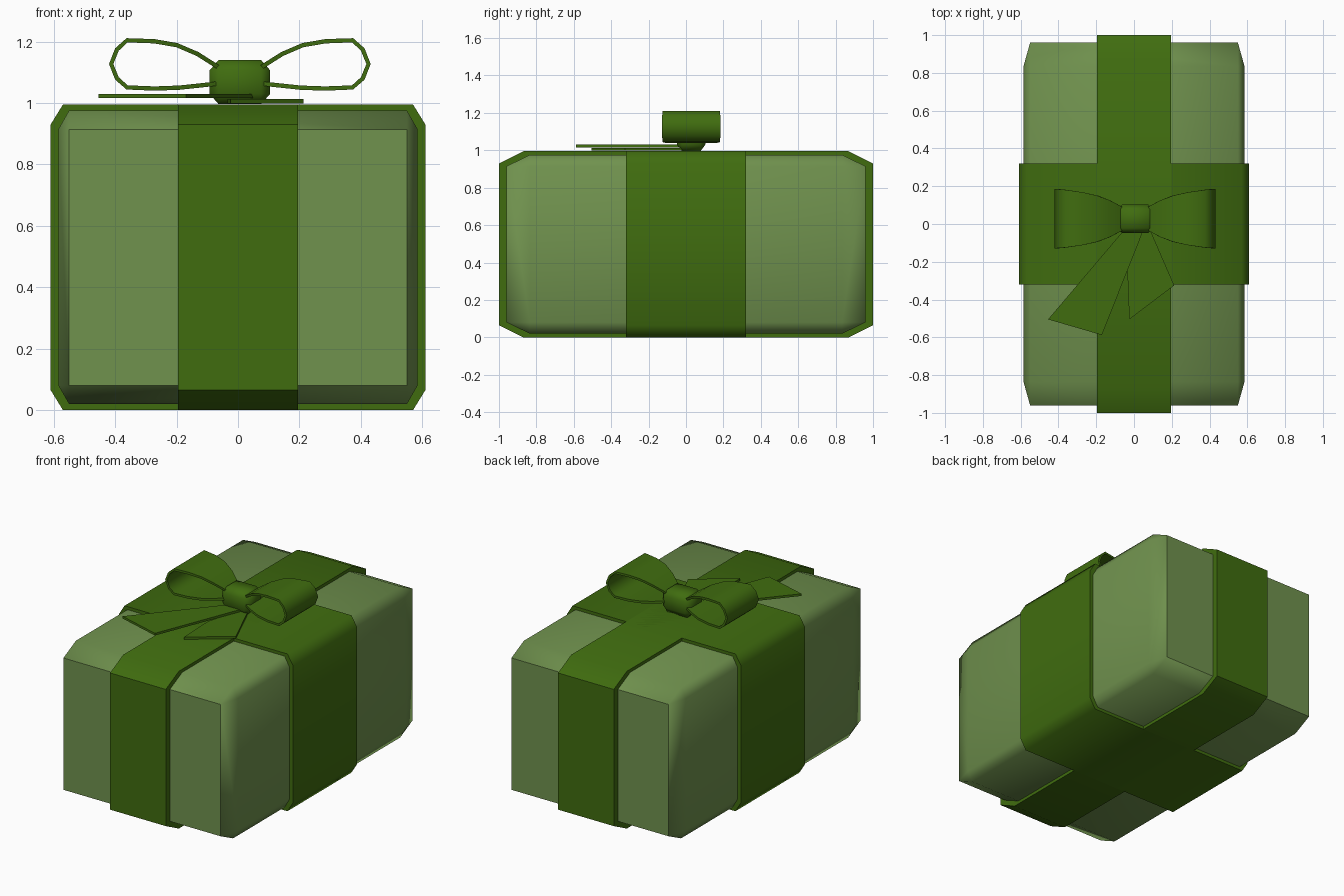
import bpy, bmesh, math
from mathutils import Vector

if "Cube" in bpy.data.objects:
    bpy.data.objects.remove(bpy.data.objects["Cube"])


def material(name, rgb):
    m = bpy.data.materials.new(name)
    m.diffuse_color = (*rgb, 1)
    m.use_nodes = True
    m.node_tree.nodes["Principled BSDF"].inputs["Base Color"].default_value = m.diffuse_color
    return m


PAPER = material("paper green", (0.162, 0.287, 0.076))
RIBBON = material("ribbon green", (0.051, 0.152, 0.0048))
BOW_X, BOW_Y = 0.006, 0.028


def finish(bm, name, mat, smooth=62):
    bmesh.ops.recalc_face_normals(bm, faces=bm.faces)
    me = bpy.data.meshes.new(name)
    bm.to_mesh(me)
    bm.free()
    me.materials.append(mat)
    ob = bpy.data.objects.new(name, me)
    bpy.context.collection.objects.link(ob)
    if smooth:
        bpy.ops.object.select_all(action='DESELECT')
        ob.select_set(True)
        bpy.context.view_layer.objects.active = ob
        bpy.ops.object.shade_smooth_by_angle(angle=math.radians(smooth))
    return ob


def chamfer_box(name, mat, centre, half, cut):
    """Box with every edge chamfered, with a different cut along each axis."""
    bm = bmesh.new()
    for sx in (-1, 1):
        for sy in (-1, 1):
            for sz in (-1, 1):
                for keep in range(3):
                    p = [half[i] - (0 if i == keep else cut[i]) for i in range(3)]
                    bm.verts.new(Vector(centre) + Vector((sx * p[0], sy * p[1], sz * p[2])))
    bmesh.ops.convex_hull(bm, input=bm.verts)
    bmesh.ops.dissolve_limit(bm, angle_limit=0.01, verts=bm.verts, edges=bm.edges)
    return finish(bm, name, mat)


def octagon(h, v, ch, cv):
    return [(h - ch, v), (h, v - cv), (h, cv - v), (h - ch, -v),
            (ch - h, -v), (-h, cv - v), (-h, v - cv), (ch - h, v)]


def sweep(name, sections, closed):
    """Join a row of four-cornered sections into a ribbon."""
    bm = bmesh.new()
    rows = [[bm.verts.new(p) for p in s] for s in sections]
    n = len(rows)
    for i in range(n if closed else n - 1):
        a, b = rows[i], rows[(i + 1) % n]
        for k in range(4):
            bm.faces.new((a[k], a[(k + 1) % 4], b[(k + 1) % 4], b[k]))
    if not closed:
        bm.faces.new(rows[0])
        bm.faces.new(rows[-1])
    return finish(bm, name, RIBBON)


def band(name, outer, inner, width, place):
    sections = []
    for (oh, ov), (ih, iv) in zip(outer, inner):
        sections.append([place(oh, -width, ov), place(oh, width, ov),
                         place(ih, width, iv), place(ih, -width, iv)])
    return sweep(name, sections, True)


def plate(name, outline, z0, z1):
    bm = bmesh.new()
    f = bm.faces.new([bm.verts.new((x, y, z0)) for x, y in outline])
    top = bmesh.ops.extrude_face_region(bm, geom=[f])
    for v in top["geom"]:
        if isinstance(v, bmesh.types.BMVert):
            v.co.z = z1
    return finish(bm, name, RIBBON, 0)


# wrapped box
MID = 0.4975
chamfer_box("gift_box", PAPER, (0, 0, MID), (0.585, 0.96, 0.478), (0.035, 0.125, 0.061))

# two ribbons around the box
band("long_ribbon", octagon(1.0, MID, 0.13, 0.065), octagon(0.955, 0.474, 0.125, 0.061),
     0.195, lambda h, w, v: (w, h, v + MID))
band("cross_ribbon", octagon(0.61, MID, 0.04, 0.065), octagon(0.58, 0.474, 0.035, 0.061),
     0.32, lambda h, w, v: (h, w, v + MID))

# bow loops: distance from bow centre, height, half width
path = [(0.04, 1.105, 0.05), (0.075, 1.128, 0.066), (0.135, 1.166, 0.098), (0.203, 1.195, 0.123),
        (0.278, 1.208, 0.140), (0.369, 1.211, 0.153), (0.406, 1.178, 0.156), (0.426, 1.127, 0.157),
        (0.406, 1.076, 0.156), (0.369, 1.044, 0.153), (0.278, 1.040, 0.140), (0.196, 1.043, 0.122),
        (0.130, 1.050, 0.096), (0.075, 1.056, 0.066), (0.04, 1.06, 0.05)]
for side, label in ((-1, "left"), (1, "right")):
    sections = []
    for i, (x, z, w) in enumerate(path):
        a, b = path[max(i - 1, 0)], path[min(i + 1, len(path) - 1)]
        t = Vector((b[0] - a[0], b[1] - a[1])).normalized() * 0.014
        ix, iz = x + t.y, z - t.x          # inner side of the strip
        X, IX = BOW_X + side * x, BOW_X + side * ix
        sections.append([(X, BOW_Y - w, z), (X, BOW_Y + w, z),
                         (IX, BOW_Y + w, iz), (IX, BOW_Y - w, iz)])
    sweep(label + "_bow_loop", sections, False)

# knot
chamfer_box("bow_knot", RIBBON, (BOW_X, BOW_Y, 1.068), (0.099, 0.075, 0.072), (0.03, 0.025, 0.034))

# ribbon tails lying on the lid
plate("left_tail", [(-0.06, -0.04), (-0.455, -0.505), (-0.17, -0.588), (0.055, -0.02), (0.03, 0.04)],
      1.016, 1.03)
plate("right_tail", [(0.03, -0.02), (-0.035, -0.25), (-0.025, -0.505), (0.213, -0.325), (0.085, -0.03), (0.05, 0.05)],
      0.998, 1.013)
